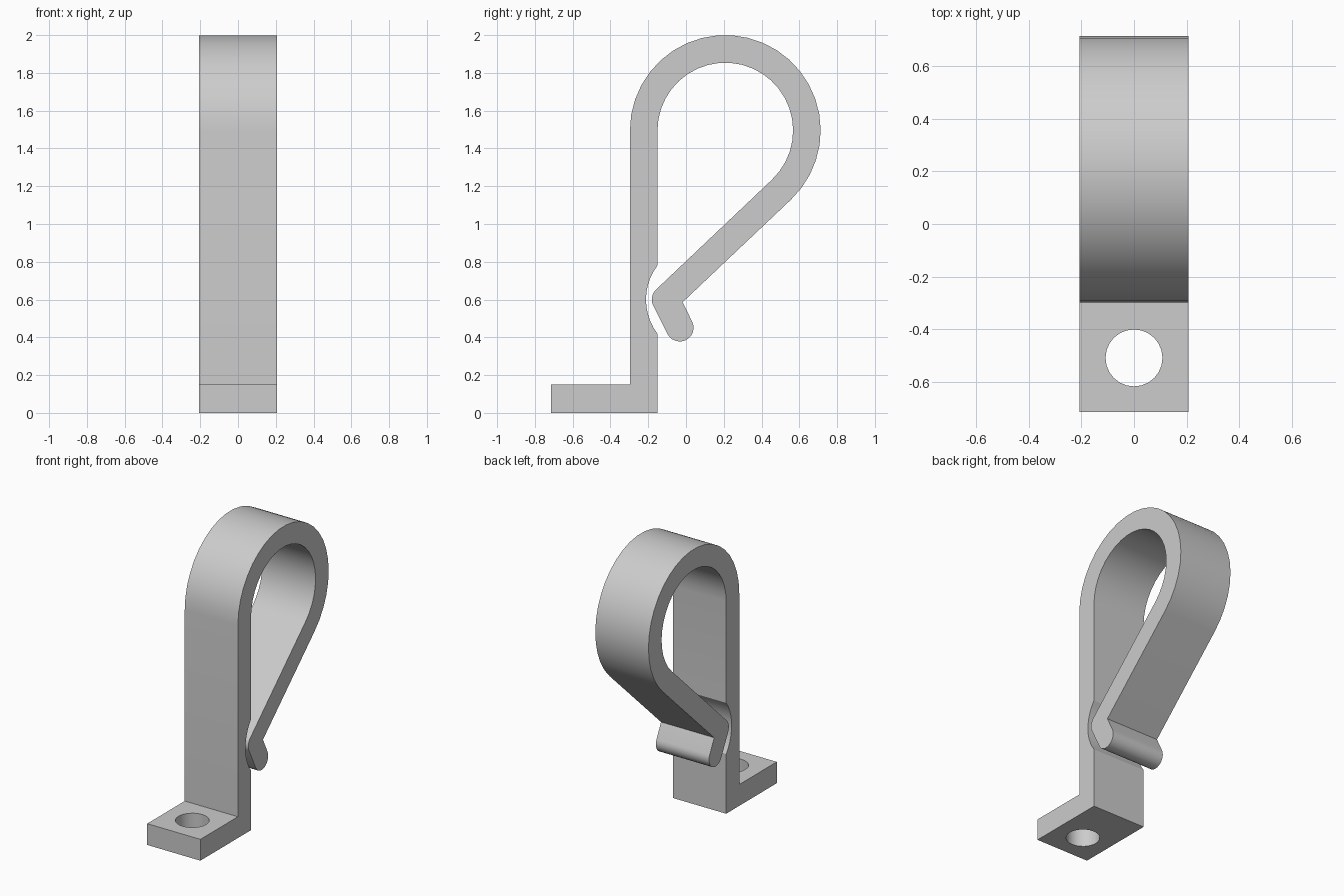
import bpy, bmesh, math

if "Cube" in bpy.data.objects:
    bpy.data.objects.remove(bpy.data.objects["Cube"], do_unlink=True)

HALF_WIDTH = 0.207
WALL_FRONT, WALL_BACK = -0.297, -0.151
PLATE_FRONT, PLATE_TOP = -0.714, 0.15
LOOP, R_OUT, R_IN = (0.208, 1.495), 0.505, 0.359
ARM_END = -46.6                      # loop angle where the arm leaves
BEND, TOE, R_TIP = (-0.108, 0.600), (-0.033, 0.451), 0.073


def arc(center, radius, start, end, steps):
    """Points (y, z) on an arc, angles in degrees."""
    angles = [math.radians(start + (end - start) * i / steps) for i in range(steps + 1)]
    return [(center[0] + radius * math.cos(a), center[1] + radius * math.sin(a)) for a in angles]


# Single flat grey
grey = bpy.data.materials.new("grey")
grey.use_nodes = True
colour = (0.604, 0.604, 0.604, 1)
grey.diffuse_color = colour
grey.node_tree.nodes["Principled BSDF"].inputs["Base Color"].default_value = colour

# Side profile: foot plate, front wall, outer loop
profile = [(WALL_BACK, 0), (PLATE_FRONT, 0), (PLATE_FRONT, PLATE_TOP), (WALL_FRONT, PLATE_TOP)]
profile += arc(LOOP, R_OUT, 180, ARM_END, 24)
# Arm underside, inner corner of the hook, rounded toe and bend
profile.append((-0.018, 0.586))
toe_normal = 180 + math.degrees(math.atan2(BEND[0] - TOE[0], BEND[1] - TOE[1])) * -1
profile += arc(TOE, R_TIP, toe_normal - 180, toe_normal - 360, 12)
profile += arc(BEND, R_TIP, toe_normal, 180 + ARM_END, 8)
# Inner loop and the relief notch in the wall
profile += arc(LOOP, R_IN, ARM_END, 180, 24)
profile += arc((0.086, 0.6), 0.298, 143, 217, 10)

bm = bmesh.new()
side = bm.faces.new([bm.verts.new((-HALF_WIDTH, y, z)) for y, z in profile])
swept = bmesh.ops.extrude_face_region(bm, geom=[side])["geom"]
bmesh.ops.translate(bm, verts=[v for v in swept if isinstance(v, bmesh.types.BMVert)],
                    vec=(2 * HALF_WIDTH, 0, 0))
bmesh.ops.recalc_face_normals(bm, faces=bm.faces)
mesh = bpy.data.meshes.new("spring_clip")
bm.to_mesh(mesh)
bm.free()
mesh.materials.append(grey)
clip = bpy.data.objects.new("spring_clip", mesh)
bpy.context.collection.objects.link(clip)

# Screw hole through the foot plate
bpy.ops.mesh.primitive_cylinder_add(vertices=24, radius=0.108, depth=0.4, location=(0, -0.508, 0.08))
cutter = bpy.context.object
cutter.name = "screw_hole_cutter"
cutter.hide_render = True
cutter.data.materials.append(grey)
cut = clip.modifiers.new("screw_hole", "BOOLEAN")
cut.operation, cut.solver, cut.object = "DIFFERENCE", "EXACT", cutter

bpy.ops.object.select_all(action="DESELECT")
clip.select_set(True)
bpy.context.view_layer.objects.active = clip
bpy.ops.object.modifier_apply(modifier=cut.name)
bpy.data.objects.remove(cutter, do_unlink=True)
bpy.ops.object.shade_smooth_by_angle(angle=math.radians(30))
